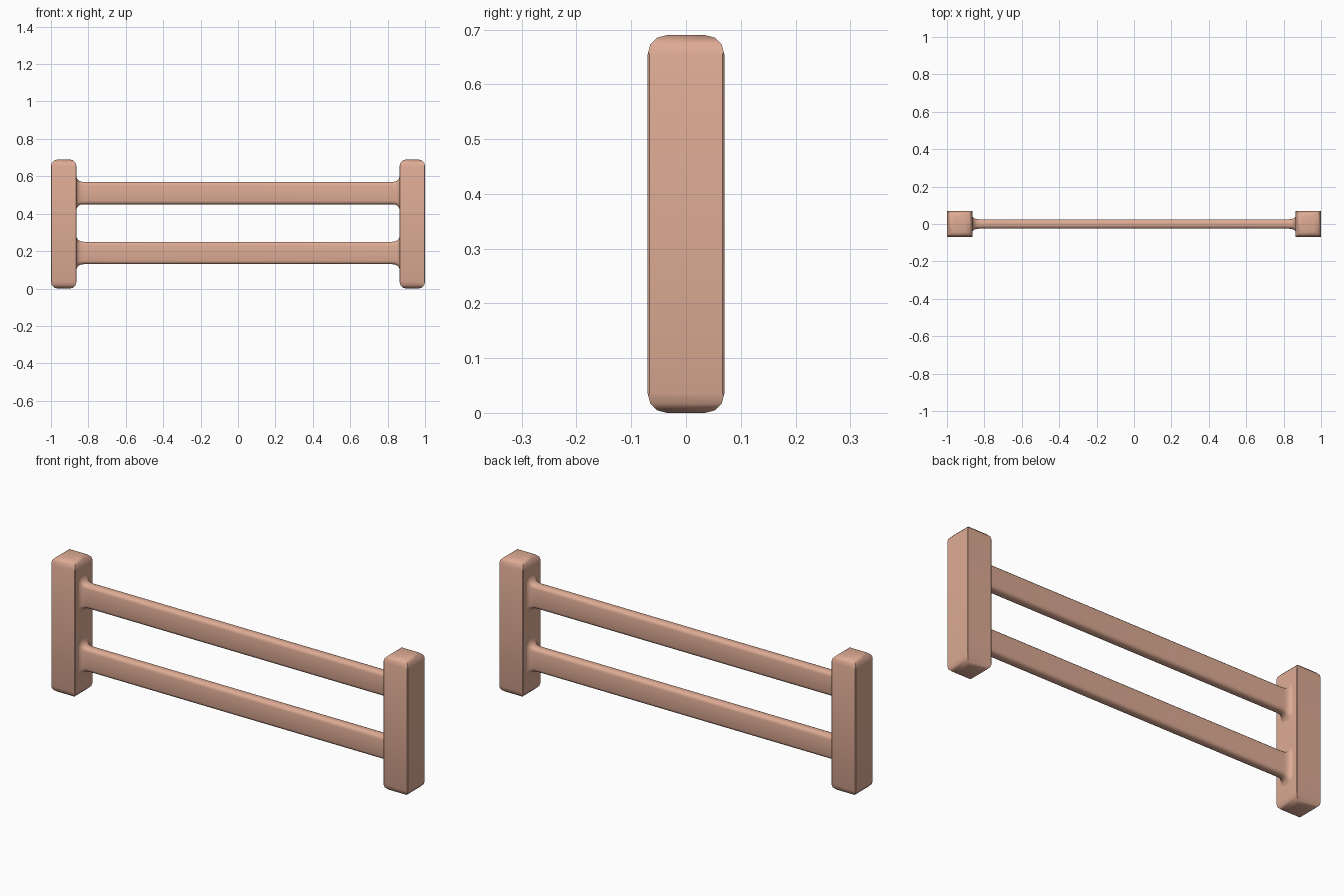
import bpy, bmesh, math

if "Cube" in bpy.data.objects:
    bpy.data.objects.remove(bpy.data.objects["Cube"])

wood = bpy.data.materials.new("wood")
wood.diffuse_color = (0.73, 0.41, 0.30, 1)
wood.use_nodes = True
wood.node_tree.nodes["Principled BSDF"].inputs["Base Color"].default_value = wood.diffuse_color


def finish(bm, name):
    bmesh.ops.recalc_face_normals(bm, faces=bm.faces)
    mesh = bpy.data.meshes.new(name)
    bm.to_mesh(mesh)
    bm.free()
    obj = bpy.data.objects.new(name, mesh)
    bpy.context.collection.objects.link(obj)
    mesh.materials.append(wood)
    bpy.ops.object.select_all(action='DESELECT')
    obj.select_set(True)
    bpy.context.view_layer.objects.active = obj
    bpy.ops.object.shade_smooth_by_angle(angle=math.radians(40))
    return obj


# Upright post: softened top and bottom rims, crisp vertical edges
def post(name, x):
    bm = bmesh.new()
    bmesh.ops.create_cube(bm, size=1)
    for v in bm.verts:
        v.co.x = v.co.x * 0.136 + x
        v.co.y *= 0.14
        v.co.z = (v.co.z + 0.5) * 0.69
    rims = [e for e in bm.edges if abs(e.verts[0].co.z - e.verts[1].co.z) < 0.01]
    bmesh.ops.bevel(bm, geom=rims, offset=0.035, segments=3, profile=0.5,
                    affect='EDGES')
    sides = [e for e in bm.edges
             if abs(e.verts[0].co.z - e.verts[1].co.z) > 0.3]
    bmesh.ops.bevel(bm, geom=sides, offset=0.003, segments=1, affect='EDGES')
    return finish(bm, name)


# Rounded rectangular cross-section in the y-z plane
def section(hy, hz, r, steps=3):
    pts = []
    for q, (sy, sz) in enumerate(((1, 1), (-1, 1), (-1, -1), (1, -1))):
        for i in range(steps + 1):
            a = math.pi / 2 * (q + i / steps)
            pts.append((sy * (hy - r) + r * math.cos(a),
                        sz * (hz - r) + r * math.sin(a)))
    return pts


# Rail: lofted bar whose ends flare into the posts
def rail(name, z):
    flare = ((0.875, 1.0), (0.865, 1.0), (0.861, 0.55), (0.852, 0.22),
             (0.84, 0.05), (0.825, 0.0))
    stations = [(-x, f) for x, f in flare] + [(x, f) for x, f in reversed(flare)]
    bm = bmesh.new()
    rings = [[bm.verts.new((x, y, z + h)) for y, h in
              section(0.025 + 0.018 * f, 0.06 + 0.033 * f, 0.018 + 0.015 * f)]
             for x, f in stations]
    for a, b in zip(rings, rings[1:]):
        for i in range(len(a)):
            j = (i + 1) % len(a)
            bm.faces.new((a[i], a[j], b[j], b[i]))
    bm.faces.new(rings[0])
    bm.faces.new(rings[-1])
    return finish(bm, name)


post("left_post", -0.932)
post("right_post", 0.932)
rail("lower_rail", 0.19)
rail("upper_rail", 0.51)
